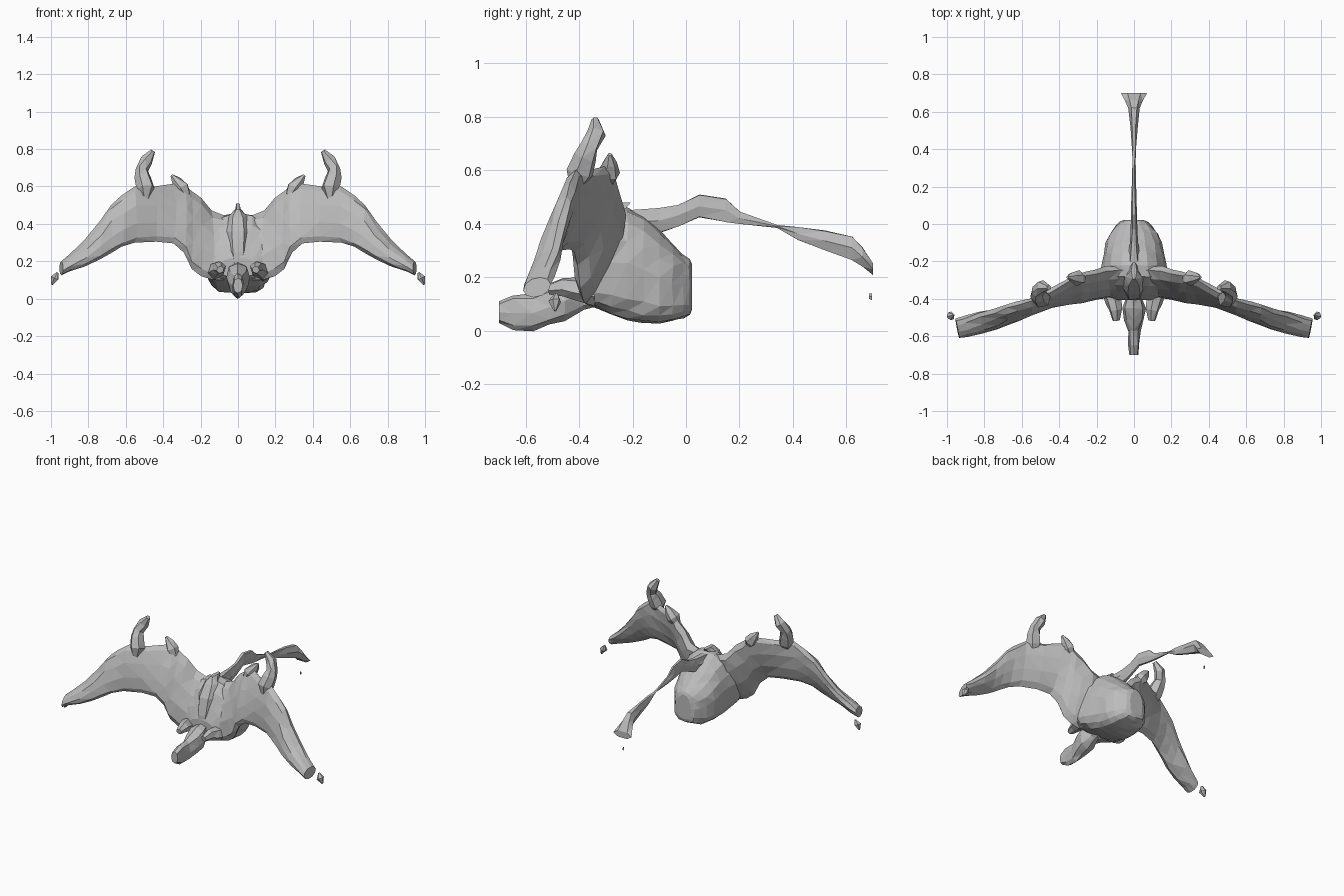
import bpy, bmesh, math, random
from mathutils import Vector

random.seed(4)
grey = bpy.data.materials.new("stone grey")
grey.diffuse_color = (0.5, 0.5, 0.5, 1)


def oval(c, u, v, n, power=1.0, low=None):
    """Ring of points round c spanned by half axes u and v; a power below 1 squares it off,
    and low sets another power for the half on the negative side of v."""
    c, u, v = Vector(c), Vector(u), Vector(v)
    ring = []
    for i in range(n):
        a = 2 * math.pi * i / n
        s, t = math.cos(a), math.sin(a)
        p = low if low and t < -1e-6 else power
        ring.append(c + u * math.copysign(abs(s) ** p, s)
                    + v * math.copysign(abs(t) ** p, t))
    return ring


def loft(name, rings, mirror=False, jitter=0.004):
    """Skin the rings, cap both ends and leave irregular flat triangles."""
    bm = bmesh.new()
    rows = []
    for k, ring in enumerate(rings):
        j = 0 if k in (0, len(rings) - 1) else jitter
        rows.append([bm.verts.new(p + Vector([random.uniform(-j, j) for _ in range(3)]))
                     for p in ring])
    n = len(rows[0])
    for a, b in zip(rows, rows[1:]):
        for i in range(n):
            bm.faces.new((a[i], a[(i + 1) % n], b[(i + 1) % n], b[i]))
    bm.faces.new(rows[0])
    bm.faces.new(rows[-1])
    bmesh.ops.triangulate(bm, faces=bm.faces[:])
    bmesh.ops.recalc_face_normals(bm, faces=bm.faces[:])
    me = bpy.data.meshes.new(name)
    bm.to_mesh(me)
    bm.free()
    me.materials.append(grey)
    ob = bpy.data.objects.new(name, me)
    bpy.context.collection.objects.link(ob)
    if mirror:
        ob.modifiers.new("mirror", 'MIRROR').use_mirror_merge = False
    return ob


def along_y(name, stations, n, power=1.0, low=None, jitter=0.004):
    """Loft along y from (y, z low, z high, half width)."""
    loft(name, [oval((0, y, (lo + hi) / 2), (w, 0, 0), (0, 0, (hi - lo) / 2), n, power, low)
                for y, lo, hi, w in stations], jitter=jitter)


def limb(name, path):
    """Mirrored limb from (x, y, z, radius) rings lying across its path."""
    pts = [Vector(p[:3]) for p in path]
    rings = []
    for i, p in enumerate(path):
        d = (pts[min(i + 1, len(pts) - 1)] - pts[max(i - 1, 0)]).normalized()
        u = d.orthogonal().normalized()
        rings.append(oval(pts[i], u * p[3], d.cross(u) * p[3], 6))
    loft(name, rings, True, 0.003)


# rounded body with a flattened belly
along_y("body", [(.022, .08, .25, .05), (.012, .06, .27, .075), (-.01, .05, .29, .098),
                 (-.05, .037, .325, .128), (-.10, .03, .375, .15), (-.16, .03, .43, .163),
                 (-.22, .04, .46, .172), (-.28, .06, .455, .185), (-.33, .08, .40, .19),
                 (-.375, .10, .30, .165), (-.405, .12, .22, .10)], 16, 0.95, 0.5)

# narrow ridge on the chest
loft("chest_ridge", [oval((0, y, z), (w, 0, 0), (0, .05, 0), 6) for z, y, w in
                     [(.15, -.365, .03), (.25, -.36, .055), (.36, -.33, .065),
                      (.44, -.285, .05), (.48, -.25, .015)]])

# head with a narrow snout
along_y("head", [(-.70, .03, .11, .025), (-.65, .0, .135, .028), (-.57, .0, .14, .032),
                 (-.51, .02, .165, .055), (-.45, .04, .19, .065), (-.38, .08, .20, .035),
                 (-.30, .10, .21, .04)], 8, 0.85)

# thin arched tail with a flared end
along_y("tail", [(-.25, .36, .455, .045), (-.10, .36, .465, .022), (-.03, .385, .475, .018),
                 (.05, .42, .515, .015), (.15, .40, .50, .013), (.20, .395, .45, .011),
                 (.34, .385, .395, .008), (.42, .335, .39, .014), (.52, .295, .38, .02),
                 (.62, .26, .36, .032), (.66, .235, .315, .048), (.70, .205, .255, .07)],
        6, jitter=0.002)

# wings: x, low z, low y, high z, high y, half thickness
wing = [(.02, .12, -.36, .45, -.25, .055), (.08, .10, -.37, .45, -.25, .06),
        (.14, .10, -.375, .47, -.25, .06), (.20, .12, -.385, .54, -.265, .055),
        (.25, .16, -.395, .575, -.275, .05), (.285, .245, -.405, .61, -.28, .045),
        (.34, .295, -.415, .615, -.30, .04), (.44, .305, -.435, .605, -.36, .038),
        (.55, .30, -.47, .605, -.415, .038), (.62, .275, -.50, .55, -.435, .04),
        (.68, .245, -.52, .505, -.45, .042), (.74, .21, -.54, .41, -.475, .046),
        (.82, .175, -.555, .31, -.50, .05), (.90, .145, -.565, .24, -.53, .052),
        (.945, .125, -.57, .20, -.545, .05)]
loft("wing", [oval((x, (y0 + y1) / 2, (z0 + z1) / 2), (0, (y1 - y0) / 2, (z1 - z0) / 2),
                   (t * .2, t, 0), 10) for x, z0, y0, z1, y1, t in wing], True)

# hooked spikes and shorter fingers on the upper wing edges
limb("wing_spike", [(.495, -.415, .53, .02), (.495, -.40, .59, .052), (.51, -.38, .65, .045),
                    (.515, -.36, .69, .035), (.49, -.335, .74, .034), (.455, -.34, .79, .014)])
limb("wing_finger", [(.275, -.295, .55, .025), (.30, -.29, .59, .042),
                     (.33, -.285, .63, .028), (.355, -.285, .66, .008)])

# forelimbs beside the head
limb("forelimb", [(.13, -.33, .14, .05), (.11, -.41, .155, .044),
                  (.10, -.46, .165, .036), (.095, -.515, .155, .02)])

# loose chips beyond the wing tips and under the tail end
limb("wing_tip_chip", [(.965, -.485, .14, .005), (.978, -.49, .11, .023), (.995, -.49, .075, .005)])
along_y("tail_chip", [(.685, .12, .14, .003), (.695, .115, .14, .004)], 4)
